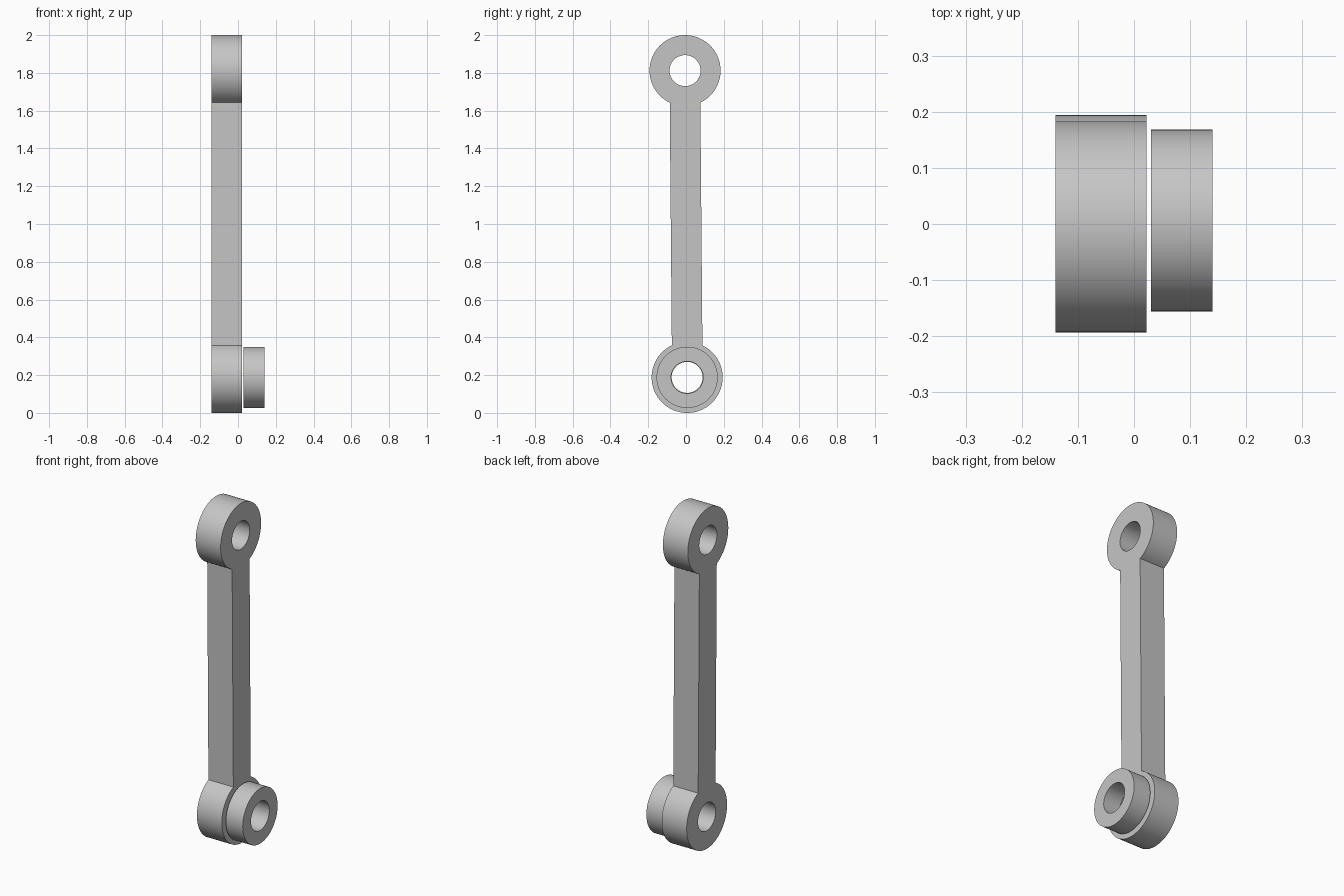
import bpy
import bmesh
from math import sin, cos, asin, pi, radians
from mathutils import Matrix

if "Cube" in bpy.data.objects:
    bpy.data.objects.remove(bpy.data.objects["Cube"], do_unlink=True)

grey = bpy.data.materials.new("plain grey")
grey.use_nodes = True
colour = (0.56, 0.56, 0.56, 1)
grey.diffuse_color = colour
grey.node_tree.nodes["Principled BSDF"].inputs["Base Color"].default_value = colour

EYE_R, HOLE_R, COLLAR_R = 0.188, 0.082, 0.162
BAR_HALF = 0.081
LOW, HIGH = (0.006, 0.188), (-0.005, 1.812)
SIDES = 96


def arc(centre, radius, start=0.0, sweep=2 * pi, steps=SIDES, closed=True):
    """Points of an arc in the y-z plane; a closed circle omits its last point."""
    count = steps if closed else steps + 1
    return [(centre[0] + radius * cos(start + sweep * i / steps),
             centre[1] + radius * sin(start + sweep * i / steps)) for i in range(count)]


def plate(name, loops, x0, x1):
    """Fill the loops (outline and holes) and extrude them along x."""
    curve = bpy.data.curves.new(name, "CURVE")
    curve.dimensions = "2D"
    curve.fill_mode = "BOTH"
    curve.extrude = (x1 - x0) / 2
    for loop in loops:
        spline = curve.splines.new("POLY")
        spline.points.add(len(loop) - 1)
        for point, (y, z) in zip(spline.points, loop):
            point.co = (y, z, 0, 1)
        spline.use_cyclic_u = True
    obj = bpy.data.objects.new(name, curve)
    bpy.context.collection.objects.link(obj)
    bpy.ops.object.select_all(action="DESELECT")
    obj.select_set(True)
    bpy.context.view_layer.objects.active = obj
    bpy.ops.object.convert(target="MESH")
    obj = bpy.context.object
    obj.name = name
    # Turn the flat outline upright, weld caps to walls
    bm = bmesh.new()
    bm.from_mesh(obj.data)
    turn = Matrix(((0, 0, 1, (x0 + x1) / 2), (1, 0, 0, 0), (0, 1, 0, 0), (0, 0, 0, 1)))
    bm.transform(turn)
    bmesh.ops.remove_doubles(bm, verts=bm.verts, dist=0.0001)
    bmesh.ops.recalc_face_normals(bm, faces=bm.faces)
    bm.to_mesh(obj.data)
    bm.free()
    obj.data.materials.clear()
    obj.data.materials.append(grey)
    bpy.ops.object.shade_smooth_by_angle(angle=radians(30))
    return obj


# Link: two round eyes joined by a straight bar, bored at both ends
gap = asin(BAR_HALF / EYE_R)
sweep = 2 * pi - 2 * gap
outline = (arc(HIGH, EYE_R, -pi / 2 + gap, sweep, closed=False)
           + arc(LOW, EYE_R, pi / 2 + gap, sweep, closed=False))
plate("connecting_link", [outline, arc(LOW, HOLE_R), arc(HIGH, HOLE_R)], -0.14, 0.022)

# Separate collar beside the lower eye
plate("lower_collar", [arc(LOW, COLLAR_R), arc(LOW, HOLE_R + 0.003)], 0.03, 0.14)
